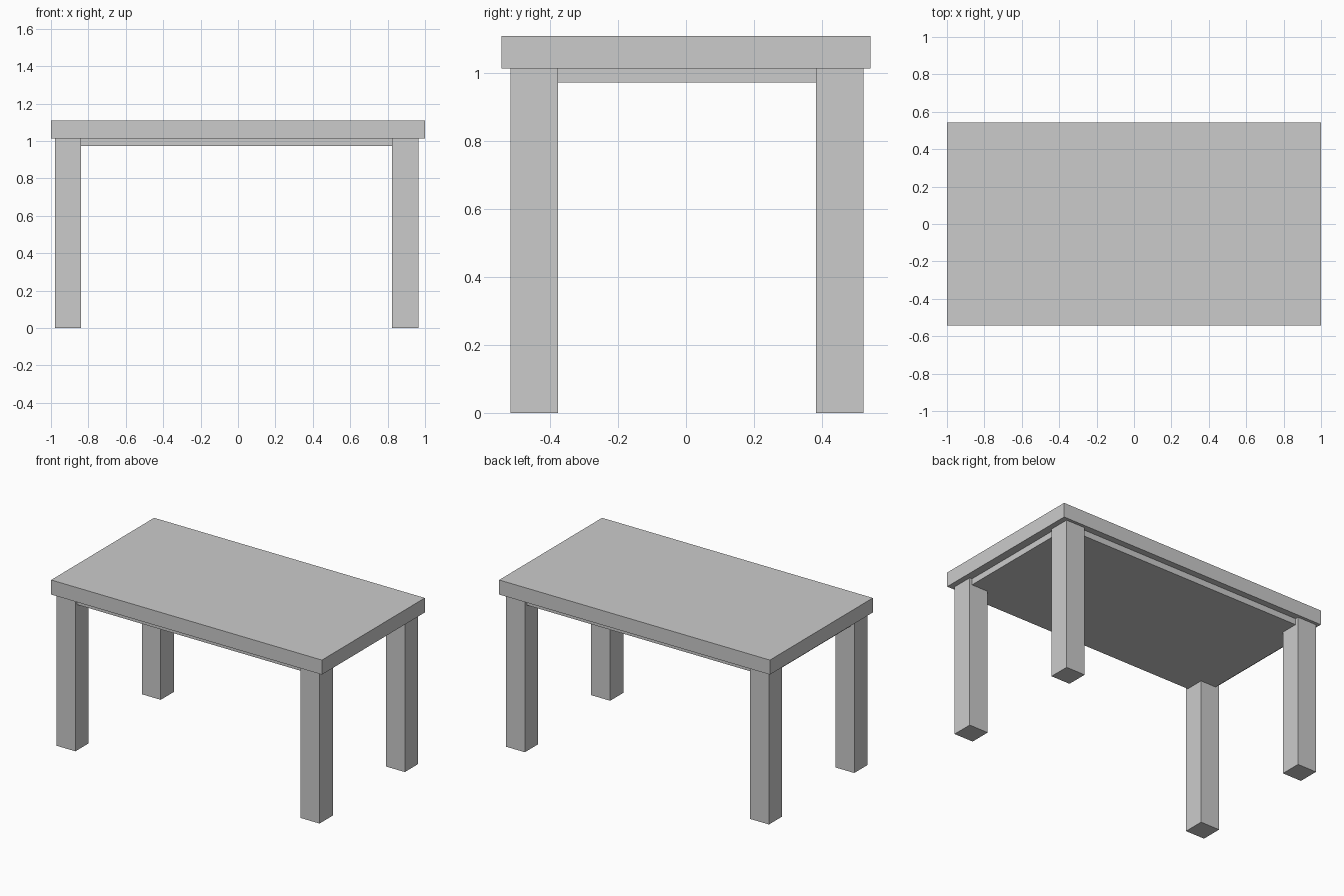
import bpy
import bmesh
from mathutils import Vector

default_cube = bpy.data.objects.get("Cube")
if default_cube:
    bpy.data.objects.remove(default_cube, do_unlink=True)

# One plain grey for the whole table
GREY = (0.6, 0.6, 0.6, 1.0)
grey = bpy.data.materials.new("plain_grey")
grey.use_nodes = True
grey.diffuse_color = GREY
grey.node_tree.nodes["Principled BSDF"].inputs["Base Color"].default_value = GREY


def box(name, low, high):
    """Add a flat-shaded box between two opposite corners."""
    low, high = Vector(low), Vector(high)
    bm = bmesh.new()
    bmesh.ops.create_cube(bm, size=1.0)
    bmesh.ops.scale(bm, vec=high - low, verts=bm.verts)
    bmesh.ops.translate(bm, vec=(low + high) / 2, verts=bm.verts)
    mesh = bpy.data.meshes.new(name)
    bm.to_mesh(mesh)
    bm.free()
    mesh.materials.append(grey)
    obj = bpy.data.objects.new(name, mesh)
    bpy.context.collection.objects.link(obj)
    return obj


TOP_UNDERSIDE = 1.014
LEG = 0.14

# Thick top and the thinner panel set in beneath it
box("table_top", (-1, -0.543, TOP_UNDERSIDE), (1, 0.543, 1.111))
box("under_panel", (-0.952, -0.5, 0.973), (0.946, 0.5, TOP_UNDERSIDE))

# Four square legs, placed by their low corner
for side, x in (("right", -0.979), ("left", 0.824)):
    for end, y in (("front", -0.517), ("back", 0.383)):
        box(f"{end}_{side}_leg", (x, y, 0), (x + LEG, y + LEG, TOP_UNDERSIDE))
